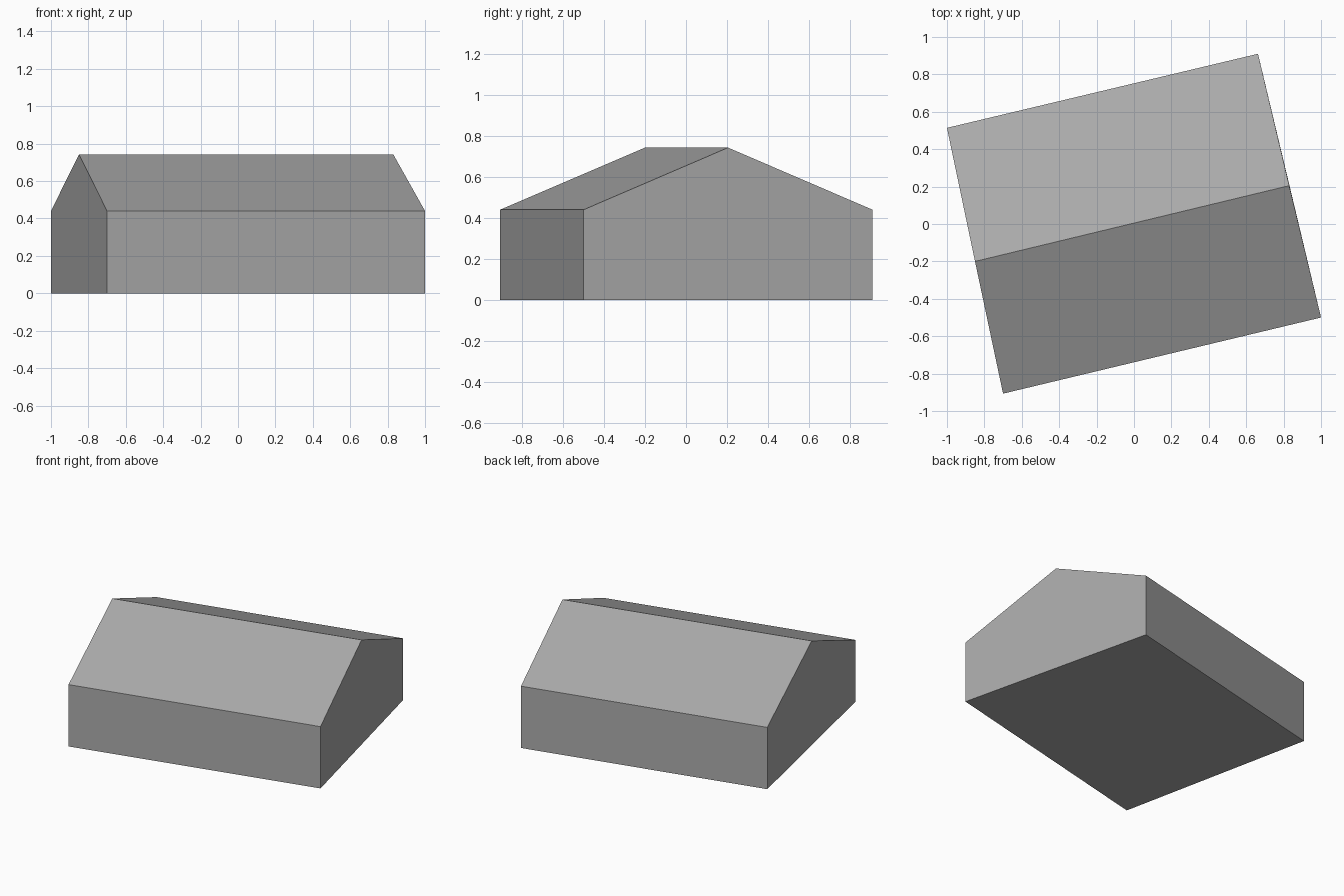
import bpy
import bmesh

cube = bpy.data.objects.get("Cube")
if cube:
    bpy.data.objects.remove(cube, do_unlink=True)

# Single plain grey for walls and roof
GREY = (0.4, 0.4, 0.4, 1.0)
grey = bpy.data.materials.new("plain_grey")
grey.use_nodes = True
grey.diffuse_color = GREY
grey.node_tree.nodes["Principled BSDF"].inputs["Base Color"].default_value = GREY

# Turned footprint: front and back wall corners, with the ridge between them
EAVES, RIDGE = 0.44, 0.743
west = {"front": (-0.70, -0.907), "back": (-1.0, 0.514), "ridge": (-0.85, -0.2)}
east = {"front": (1.0, -0.5), "back": (0.663, 0.91), "ridge": (0.83, 0.205)}

bm = bmesh.new()


def gable(plan):
    """Five-cornered end wall, ordered around its outline."""
    outline = [("front", 0), ("front", EAVES), ("ridge", RIDGE),
               ("back", EAVES), ("back", 0)]
    return [bm.verts.new((*plan[key], z)) for key, z in outline]


# Two gable ends joined by walls, roof slopes and floor
a, b = gable(west), gable(east)
bm.faces.new(a)
bm.faces.new(b)
for i in range(len(a)):
    j = (i + 1) % len(a)
    bm.faces.new((a[i], a[j], b[j], b[i]))
bmesh.ops.recalc_face_normals(bm, faces=bm.faces)

mesh = bpy.data.meshes.new("gabled_building")
bm.to_mesh(mesh)
bm.free()
mesh.materials.append(grey)
building = bpy.data.objects.new("gabled_building", mesh)
bpy.context.collection.objects.link(building)
